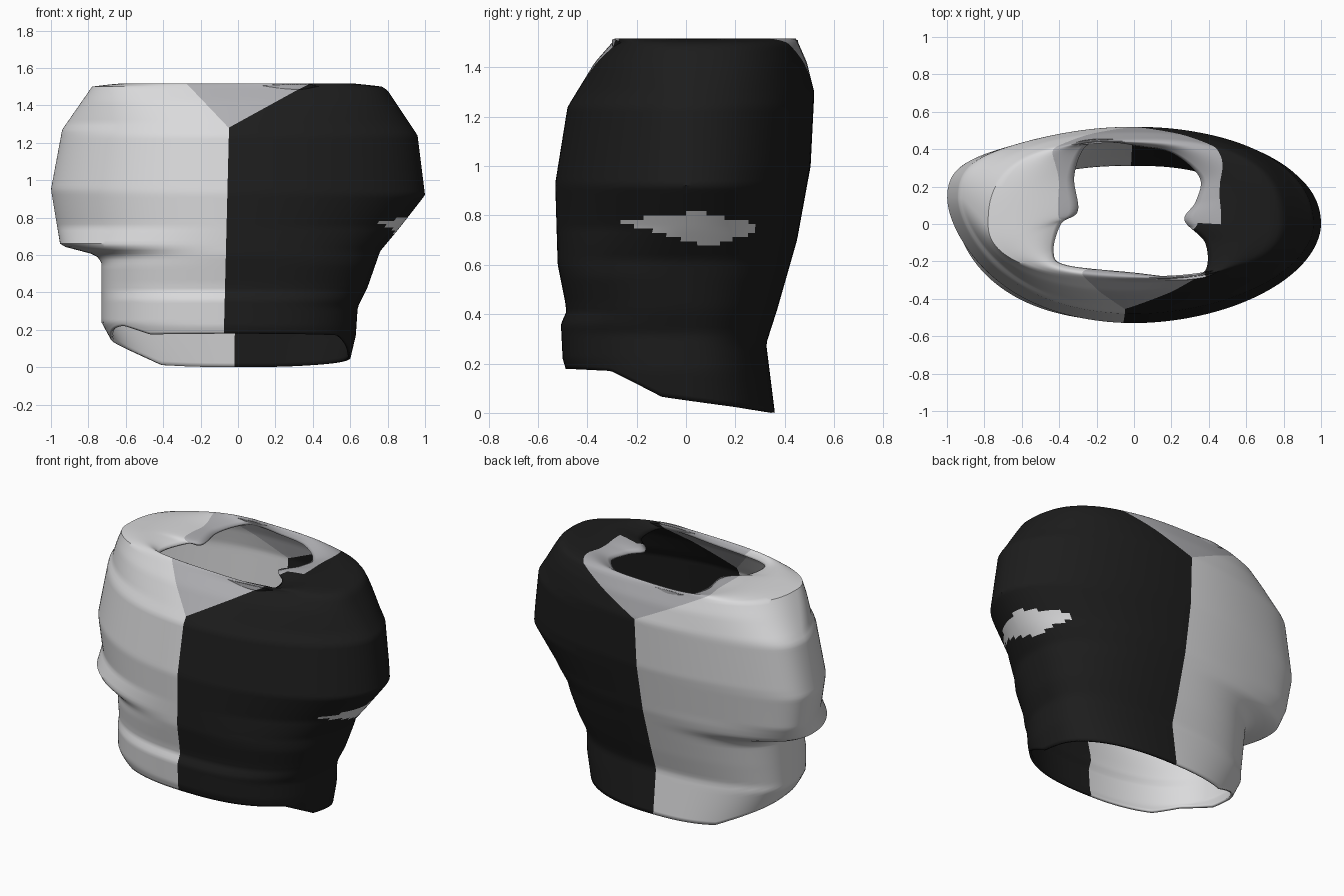
import bpy, bmesh, math
from mathutils import Vector

if "Cube" in bpy.data.objects:
    bpy.data.objects.remove(bpy.data.objects["Cube"])

# colours
def mat(name, c):
    m = bpy.data.materials.new(name)
    m.diffuse_color = (*c, 1)
    m.use_nodes = True
    m.node_tree.nodes["Principled BSDF"].inputs["Base Color"].default_value = m.diffuse_color
    return m

MATS = [mat("light_cloth", (0.70, 0.70, 0.71)),
        mat("black_cloth", (0.012, 0.012, 0.012)),
        mat("grey_collar", (0.43, 0.43, 0.45))]

# silhouettes as (z, distance from axis)
RIGHT = [(0, .59), (.17, .63), (.32, .64), (.42, .69), (.62, .76), (.74, .86),
         (.92, 1.0), (1.24, .96), (1.48, .80), (1.5, .77)]
LEFT = [(0, .60), (.24, .73), (.56, .73), (.60, .76), (.65, .95), (.95, 1.0),
        (1.27, .94), (1.5, .78)]
FRONT = [(0, .46), (.17, .485), (.22, .50), (.36, .507), (.41, .485), (.45, .49),
         (.6, .52), (.93, .53), (1.24, .48), (1.42, .37), (1.5, .30)]
BACK = [(0, .36), (.28, .325), (.42, .37), (.7, .45), (1.0, .505), (1.3, .52),
        (1.42, .49), (1.5, .455)]
# neck opening seen from above, counter-clockwise from +x
NECK = [(.27, .02), (.33, .12), (.35, .25), (.20, .38), (0, .42), (-.18, .44),
        (-.27, .40), (-.32, .25), (-.30, .07), (-.39, 0), (-.43, -.15),
        (-.36, -.22), (0, -.26), (.25, -.285), (.38, -.25), (.38, -.10)]

def lerp_table(tab, z):
    if z <= tab[0][0]:
        return tab[0][1]
    for (a, va), (b, vb) in zip(tab, tab[1:]):
        if z <= b:
            return va + (vb - va) * (z - a) / (b - a)
    return tab[-1][1]

def section(t, z):
    c, s = math.cos(t), math.sin(t)
    up = min(1, max(0, (z - .55) / .2))
    n = 2.4 - up * (.25 if s > 0 else .5)
    if z > 1.3:
        n += (z - 1.3) * 2
    rx = lerp_table(RIGHT if c > 0 else LEFT, z)
    ry = lerp_table(BACK if s > 0 else FRONT, z)
    x = math.copysign(rx * abs(c) ** (2 / n), c)
    y = math.copysign(ry * abs(s) ** (2 / n), s)
    if c < 0:
        y += .14 * up * c ** 4 * min(1, max(0, (1.5 - z) / .2))
    return x, y

def hem(t):
    x, y = section(t, .12)
    z = lerp_table([(-.5, .18), (-.3, .17), (-.1, .065), (.36, 0)], y)
    return z + max(0, -x - .45) * .45

def neck(t):
    f = (t / math.tau * 16) % 16
    i = int(f)
    p = [Vector(NECK[(i + k) % 16]) for k in (-1, 0, 1, 2)]
    u = f - i
    return .5 * (2 * p[1] + (p[2] - p[0]) * u + (2 * p[0] - 5 * p[1] + 4 * p[2] - p[3]) * u * u
                 + (3 * p[1] - p[0] - 3 * p[2] + p[3]) * u ** 3)

# garment shell: rings from hem to shoulder, then in to the neck
SEG, LOW, HIGH, TOP = 160, 20, 60, 10
bm = bmesh.new()
rings = []
def add_ring(fn):
    rings.append([bm.verts.new(fn(math.tau * i / SEG)) for i in range(SEG)])

def body_point(t, level):
    z = level
    if level < .45:
        h = hem(t)
        z = h + (.45 - h) * level / .45
    return (*section(t, z), z)

for i in range(LOW):
    add_ring(lambda t: body_point(t, .45 * i / LOW))
for i in range(HIGH + 1):
    add_ring(lambda t: body_point(t, .45 + 1.05 * i / HIGH))
for i in range(1, TOP + 1):
    k = i / TOP
    def top_point(t):
        a, b = Vector(section(t, 1.5)), neck(t)
        p = a.lerp(b, k)
        bump = .02 * math.sin(k * math.pi) - .02 * k ** 3
        return (p.x, p.y, 1.5 + bump)
    add_ring(top_point)
for a, b in zip(rings, rings[1:]):
    for i in range(SEG):
        j = (i + 1) % SEG
        bm.faces.new((a[i], a[j], b[j], b[i]))

# crisp colour edges: centre seam and the two collar wedges
def cut(co, no, test):
    fs = [f for f in bm.faces if test(f.calc_center_median())]
    geom = list({v for f in fs for v in f.verts}) + list({e for f in fs for e in f.edges}) + fs
    bmesh.ops.bisect_plane(bm, geom=geom, dist=1e-5, plane_co=co, plane_no=no)

WEDGES = [(-1, -.05, 1.28, .55, 1.05), (1, 0, 1.30, .46, .5)]
cut((-.08, 0, 0), (1, 0, -.025), lambda p: p.y < 0)
cut((-.02, 0, 0), (1, 0, -.015), lambda p: p.y >= 0)
for side, x0, z0, sr, sl in WEDGES:
    cut((x0, 0, z0), (-sr, 0, 1), lambda p: p.y * side > 0 and p.x > x0 - .03 and p.z > 1.2)
    cut((x0, 0, z0), (sl, 0, 1), lambda p: p.y * side > 0 and p.x < x0 + .03 and p.z > 1.2)

def colour(p):
    side, x0, z0, sr, sl = WEDGES[0 if p.y < 0 else 1]
    if p.z > z0 + (sr * (p.x - x0) if p.x > x0 else sl * (x0 - p.x)):
        return 2
    seam = -.08 + .025 * p.z if p.y < 0 else -.02 + .015 * p.z
    if p.x < seam:
        return 0
    # light slit under the right sleeve
    if p.x > .5 and -.27 < p.y < .29:
        hi = lerp_table([(-.27, .78), (.05, .815), (.29, .765)], p.y)
        lo = lerp_table([(-.27, .775), (.1, .67), (.27, .73), (.29, .76)], p.y)
        if lo < p.z < hi:
            return 0
    return 1

for f in bm.faces:
    f.material_index = colour(f.calc_center_median())
    f.smooth = True
bm.normal_update()
me = bpy.data.meshes.new("two_tone_top")
bm.to_mesh(me)
bm.free()
for m in MATS:
    me.materials.append(m)
top = bpy.data.objects.new("two_tone_top", me)
bpy.context.collection.objects.link(top)

# cloth thickness, inside matches outside
sol = top.modifiers.new("cloth", 'SOLIDIFY')
sol.thickness = .015
sol.offset = -1
bpy.context.view_layer.objects.active = top
top.select_set(True)
bpy.ops.object.shade_smooth_by_angle(angle=math.radians(40))
